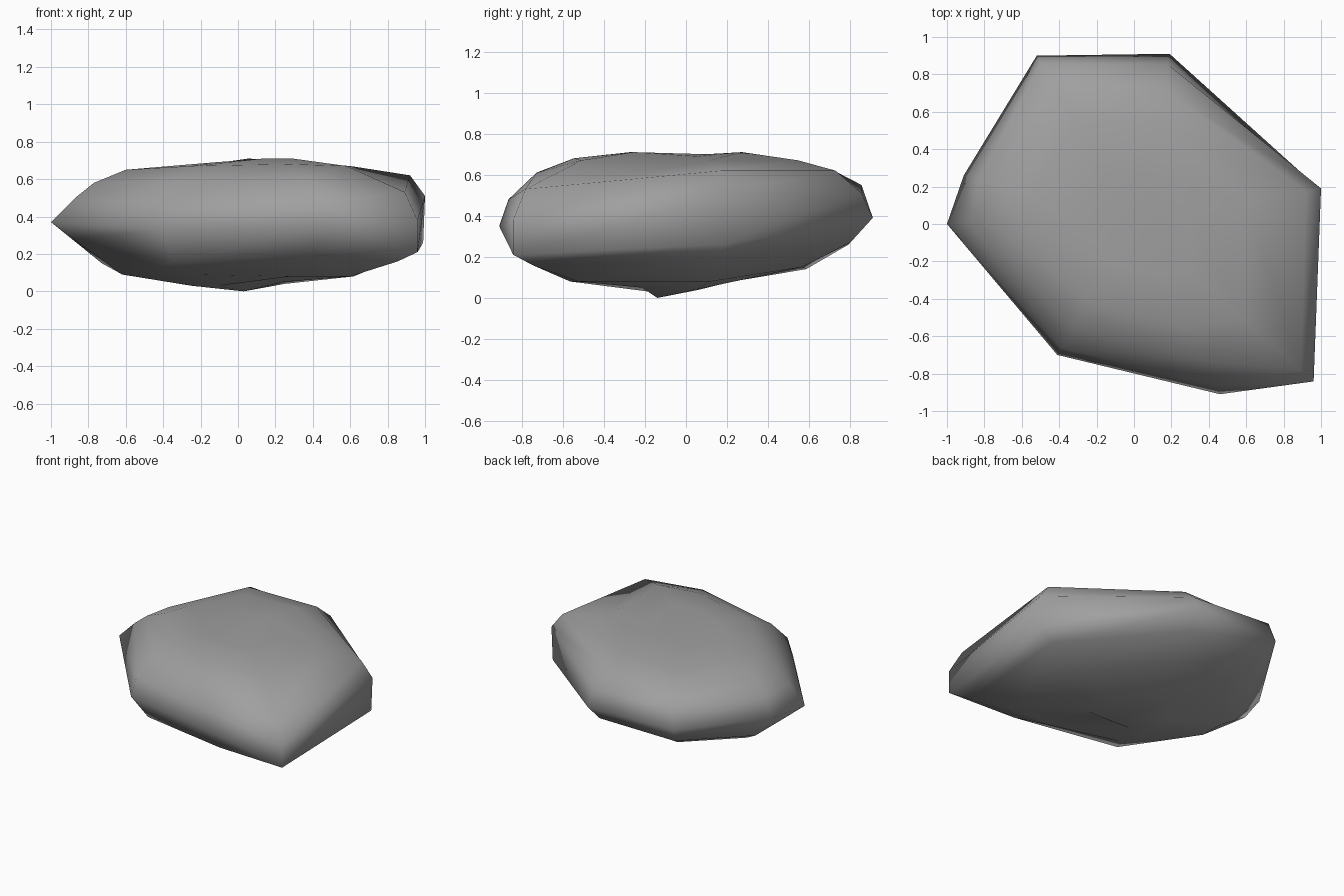
import bpy
import bmesh
import math

default_cube = bpy.data.objects.get("Cube")
if default_cube:
    bpy.data.objects.remove(default_cube, do_unlink=True)

# Stone colour
stone_grey = bpy.data.materials.new("stone_grey")
stone_grey.use_nodes = True
grey = (0.35, 0.35, 0.35, 1)
stone_grey.diffuse_color = grey
shader = next(node for node in stone_grey.node_tree.nodes if node.type == 'BSDF_PRINCIPLED')
shader.inputs["Base Color"].default_value = grey
shader.inputs["Roughness"].default_value = 0.9

# Plan outline of the stone, counter-clockwise from the front left corner
outline = [(.97, -.85), (1, .19), (.19, .91), (-.52, .9),
           (-.91, .26), (-1, 0), (-.41, -.7), (.46, -.91)]
corner_count = len(outline)


def even(scale):
    return [scale] * corner_count


# Layers from the underside to the crown: outline scales, then corner heights
layers = [
    (even(.25), [.05, .04, .08, .08, .04, .03, .03, .06]),
    ([.62, .62, .62, .65, .7, .62, .62, .62],
     [.08, .08, .15, .14, .1, .09, .09, .08]),
    ([.88, .88, .88, .88, .8, .88, .84, .88],
     [.16, .19, .27, .26, .15, .28, .15, .2]),
    ([.99, .99, 1, 1, 1, 1, 1, 1],
     [.21, .26, .39, .4, .35, .37, .33, .35]),
    ([.99, 1, .94, .95, .91, .87, .95, .95],
     [.38, .51, .51, .55, .49, .5, .47, .48]),
    ([.92, .92, .8, .8, .8, .77, .8, .8],
     [.53, .62, .62, .62, .58, .58, .6, .61]),
    (even(.6), [.67, .67, .67, .66, .65, .65, .67, .68]),
    (even(.3), [.71, .69, .71, .68, .67, .67, .69, .71]),
]


def add_layer(bm, scales, heights):
    return [bm.verts.new((x * scale, y * scale, z))
            for (x, y), scale, z in zip(outline, scales, heights)]


def bridge(bm, lower, upper):
    for i in range(corner_count):
        j = (i + 1) % corner_count
        bm.faces.new((lower[i], lower[j], upper[j], upper[i]))


def close_with_tip(bm, ring, position):
    tip = bm.verts.new(position)
    for i, vertex in enumerate(ring):
        bm.faces.new((vertex, ring[(i + 1) % corner_count], tip))


# Stone body: stacked layers closed by a blunt crown and a pointed underside
bm = bmesh.new()
rings = [add_layer(bm, scales, heights) for scales, heights in layers]
for lower, upper in zip(rings, rings[1:]):
    bridge(bm, lower, upper)
close_with_tip(bm, rings[0], (.03, -.14, 0))
close_with_tip(bm, rings[-1], (.12, .1, .7))
bmesh.ops.recalc_face_normals(bm, faces=bm.faces)

mesh = bpy.data.meshes.new("stone")
bm.to_mesh(mesh)
bm.free()
mesh.materials.append(stone_grey)
stone = bpy.data.objects.new("stone", mesh)
bpy.context.collection.objects.link(stone)

# Soft shading that keeps the sharpest rim edges
bpy.ops.object.select_all(action='DESELECT')
stone.select_set(True)
bpy.context.view_layer.objects.active = stone
bpy.ops.object.shade_smooth_by_angle(angle=math.radians(70))
